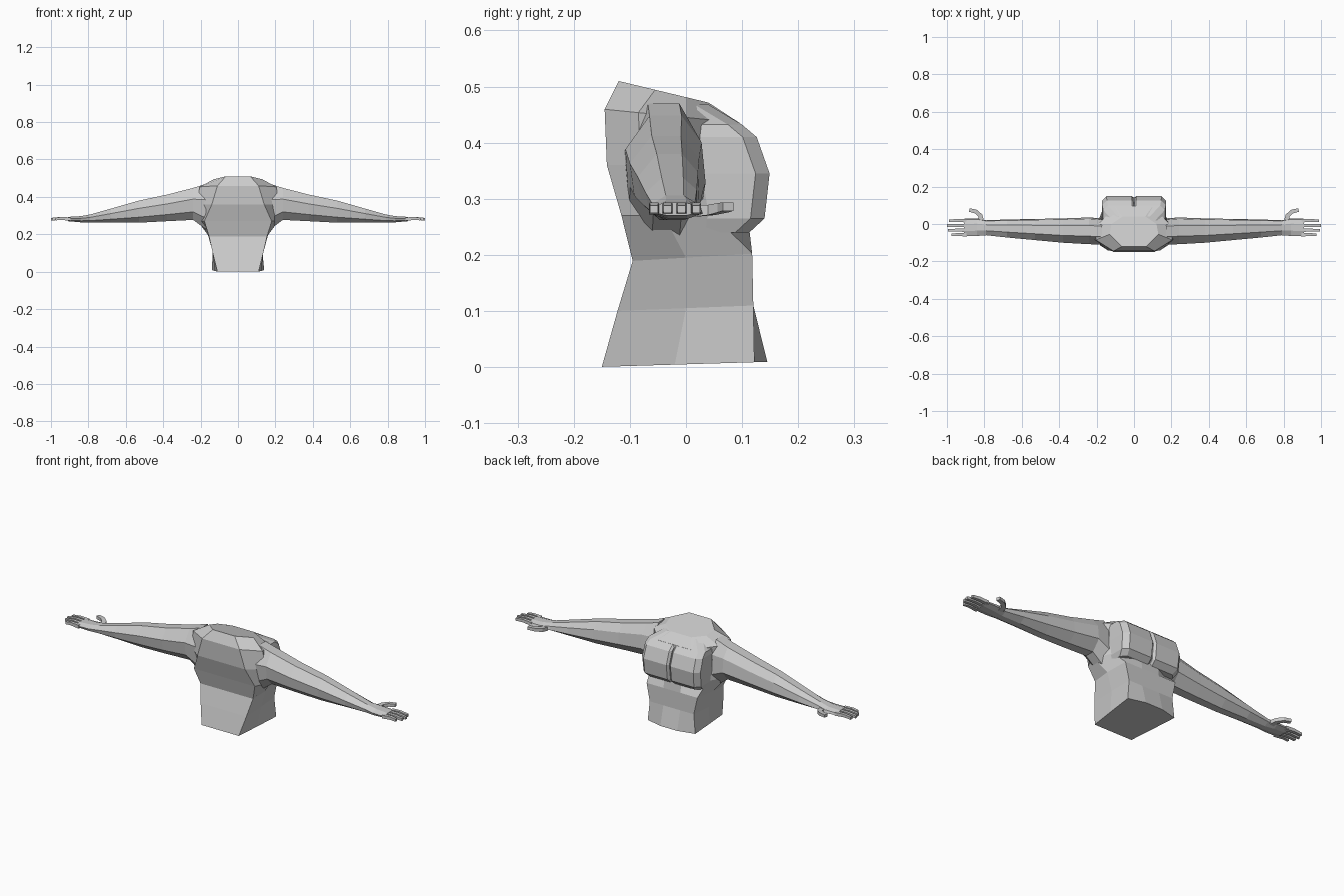
import bpy, bmesh
from mathutils import Vector

if "Cube" in bpy.data.objects:
    bpy.data.objects.remove(bpy.data.objects["Cube"])


def loft(name, rings, mirror=False):
    """Skin equal-sized closed rings and cap both ends."""
    bm = bmesh.new()
    loops = [[bm.verts.new(p) for p in ring] for ring in rings]
    n = len(loops[0])
    for a, b in zip(loops, loops[1:]):
        for i in range(n):
            j = (i + 1) % n
            bm.faces.new((a[i], a[j], b[j], b[i]))
    bm.faces.new(loops[0])
    bm.faces.new(loops[-1])
    bmesh.ops.recalc_face_normals(bm, faces=bm.faces)
    mesh = bpy.data.meshes.new(name)
    bm.to_mesh(mesh)
    bm.free()
    obj = bpy.data.objects.new(name, mesh)
    bpy.context.collection.objects.link(obj)
    if mirror:
        mod = obj.modifiers.new("mirror", 'MIRROR')
        mod.use_axis = (True, False, False)
    return obj


# Torso: half cross-sections (x, y), each at height z with a front-to-back tilt
torso = [
    (0.005, 0.03, [(.11, -.15), (.125, -.02), (.14, .122), (.05, .145)]),
    (0.105, 0.04, [(.135, -.122), (.135, 0), (.13, .12), (.05, .12)]),
    (0.195, 0.06, [(.155, -.095), (.16, 0), (.15, .118), (.05, .118)]),
    (0.270, 0.0, [(.18, -.115), (.215, -.04), (.165, .05), (.05, .11)]),
    (0.360, 0.0, [(.14, -.141), (.22, -.08), (.17, .03), (.05, .11)]),
    (0.445, -.1, [(.11, -.145), (.205, -.085), (.19, 0), (.10, .095)]),
    (0.481, -.24, [(.065, -.12), (.13, -.055), (.12, 0), (.06, .04)]),
]
rings = []
for z, tilt, half in torso:
    full = half + [(-x, y) for x, y in reversed(half)]
    rings.append([(x, y, z + tilt * y) for x, y in full])
loft("torso", rings)

# Chest plates: z, outer x, front y; cleft left between the mirrored halves
chest = [(.240, .160, .113), (.265, .170, .140), (.345, .172, .149),
         (.410, .170, .126), (.432, .165, .100), (.468, .110, .040)]
rings = []
for z, x, y in chest:
    rings.append([(.002, 0, z), (x, 0, z), (x, y - .025, z),
                  (x - .025, y, z), (.012, y, z), (.002, y - .012, z)])
loft("chest_plate", rings, mirror=True)

# Arm and palm: x, then y and z ranges of an eight-sided section
section = [(.3, 1), (.7, 1), (.95, .72), (1, .3),
           (.7, 0), (.35, 0), (.06, .25), (0, .65)]
arm = [(.17, -.11, .03, .225, .470), (.24, -.108, .035, .277, .448),
       (.38, -.100, .030, .270, .412), (.53, -.086, .027, .262, .380),
       (.68, -.072, .024, .262, .337), (.79, -.060, .020, .262, .306),
       (.84, -.064, .030, .264, .297), (.91, -.066, .028, .270, .293)]
loft("arm", [[(x, y0 + u * (y1 - y0), z0 + v * (z1 - z0)) for u, v in section]
             for x, y0, y1, z0, z1 in arm], mirror=True)


def digit(name, path, w, h):
    """Square tube whose rings stay across the path, tapering to the tip."""
    rings = []
    for i, p in enumerate(path):
        d = Vector(path[min(i + 1, len(path) - 1)]) - Vector(path[max(i - 1, 0)])
        side = d.cross(Vector((0, 0, 1))).normalized() * w
        up = Vector((0, 0, h))
        s = 1 - .25 * i / (len(path) - 1)
        rings.append([Vector(p) + (side * a + up * b) * s
                      for a, b in ((1, 1), (-1, 1), (-1, -1), (1, -1))])
    loft(name, rings, mirror=True)


# Fingers, then the hooked thumb
for i, (y, tip) in enumerate([(-.057, .975), (-.033, .995), (-.008, 1.0), (.018, .99)]):
    digit(f"finger_{i + 1}", [(.895, y, .281), (.945, y, .285), (tip, y, .281)], .009, .009)
digit("thumb", [(.815, .015, .278), (.822, .045, .28), (.845, .066, .284), (.880, .075, .286)],
      .013, .010)
